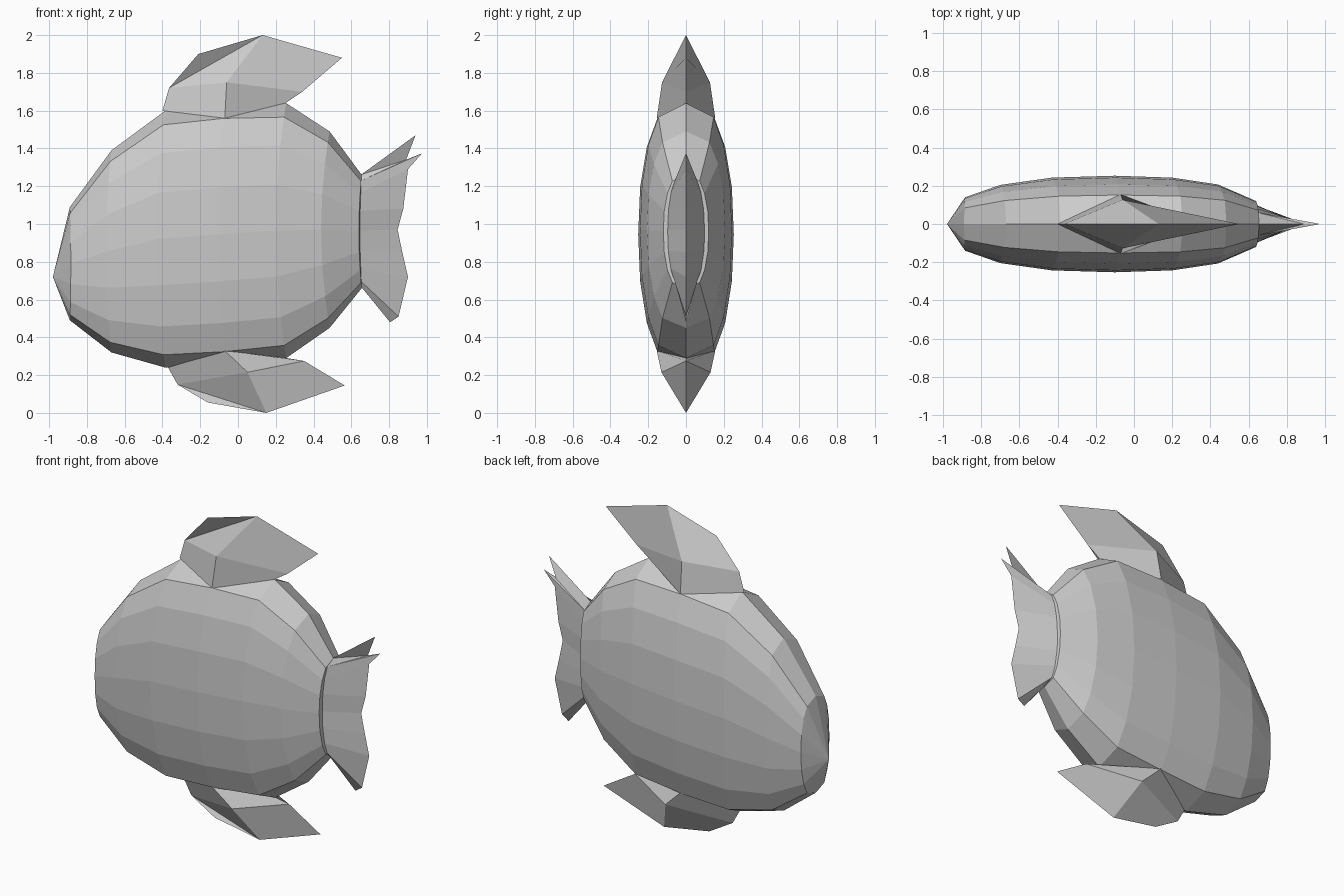
import bpy, bmesh

if "Cube" in bpy.data.objects:
    bpy.data.objects.remove(bpy.data.objects["Cube"])

# Half cross-section shared by every body ring: (width fraction, height fraction)
SECTION = [(0, 1), (.6, .89), (.82, .67), (.96, .36), (1, 0),
           (.96, -.36), (.82, -.68), (.6, -.9), (0, -1)]


def finish(name, bm):
    bmesh.ops.remove_doubles(bm, verts=bm.verts[:], dist=.0005)
    bmesh.ops.recalc_face_normals(bm, faces=bm.faces[:])
    mesh = bpy.data.meshes.new(name)
    bm.to_mesh(mesh)
    bm.free()
    obj = bpy.data.objects.new(name, mesh)
    bpy.context.collection.objects.link(obj)
    return obj


def mirrored_grid(name, rows, cap_first=None, cap_last=False):
    """Skin rows of points on +y and -y; optionally fan to a tip and cap the end."""
    bm = bmesh.new()
    for s in (1, -1):
        grid = [[bm.verts.new((x, s * y, z)) for x, y, z in row] for row in rows]
        for a, b in zip(grid, grid[1:]):
            for i in range(len(a) - 1):
                bm.faces.new((a[i], a[i + 1], b[i + 1], b[i]))
        if cap_first:
            tip = bm.verts.new(cap_first)
            for p, q in zip(grid[0], grid[0][1:]):
                bm.faces.new((tip, p, q))
        if cap_last:
            bm.faces.new(grid[-1])
    return finish(name, bm)


def ring(x_mid, x_end, width, bottom, top):
    c, h = (top + bottom) / 2, (top - bottom) / 2
    return [(x_mid + (x_end - x_mid) * f * f, width * w, c + h * f) for w, f in SECTION]


# Body: flattened barrel with a pointed nose
body_rings = [ring(-.885, -.89, .14, .49, 1.09),
              ring(-.70, -.67, .205, .32, 1.39),
              ring(-.43, -.385, .243, .24, 1.60),
              ring(-.10, -.07, .253, .255, 1.635),
              ring(.20, .255, .243, .29, 1.64),
              ring(.44, .485, .207, .45, 1.49),
              ring(.64, .655, .12, .66, 1.26)]
mirrored_grid("body", body_rings, cap_first=(-.98, 0, .72), cap_last=True)

# Tail fin: from a slightly narrower root to a ragged sharp edge
root = ring(.64, .65, .1, .67, 1.26)
root.insert(1, root[1])
edge = [(.94, 1.47), (.89, 1.34), (.975, 1.375), (.90, 1.29), (.875, 1.08),
        (.845, .97), (.87, .85), (.90, .72), (.85, .51), (.805, .48)]
mirrored_grid("tail_fin", [root, [(x, 0, z) for x, z in edge]])

# Upper and lower fins: thick diamond root tapering to a thin swept edge
mirrored_grid("top_fin", [
    [(-.40, 0, 1.60), (-.07, .155, 1.56), (.25, 0, 1.64)],
    [(-.365, 0, 1.72), (-.06, .127, 1.75), (.34, 0, 1.70)],
    [(-.21, 0, 1.90), (.13, 0, 2.0), (.55, 0, 1.88)]])
mirrored_grid("bottom_fin", [
    [(-.37, 0, .24), (-.07, .155, .33), (.26, 0, .29)],
    [(-.32, 0, .15), (.05, .13, .215), (.35, 0, .275)],
    [(-.16, 0, .055), (.15, 0, 0), (.565, 0, .145)]])
